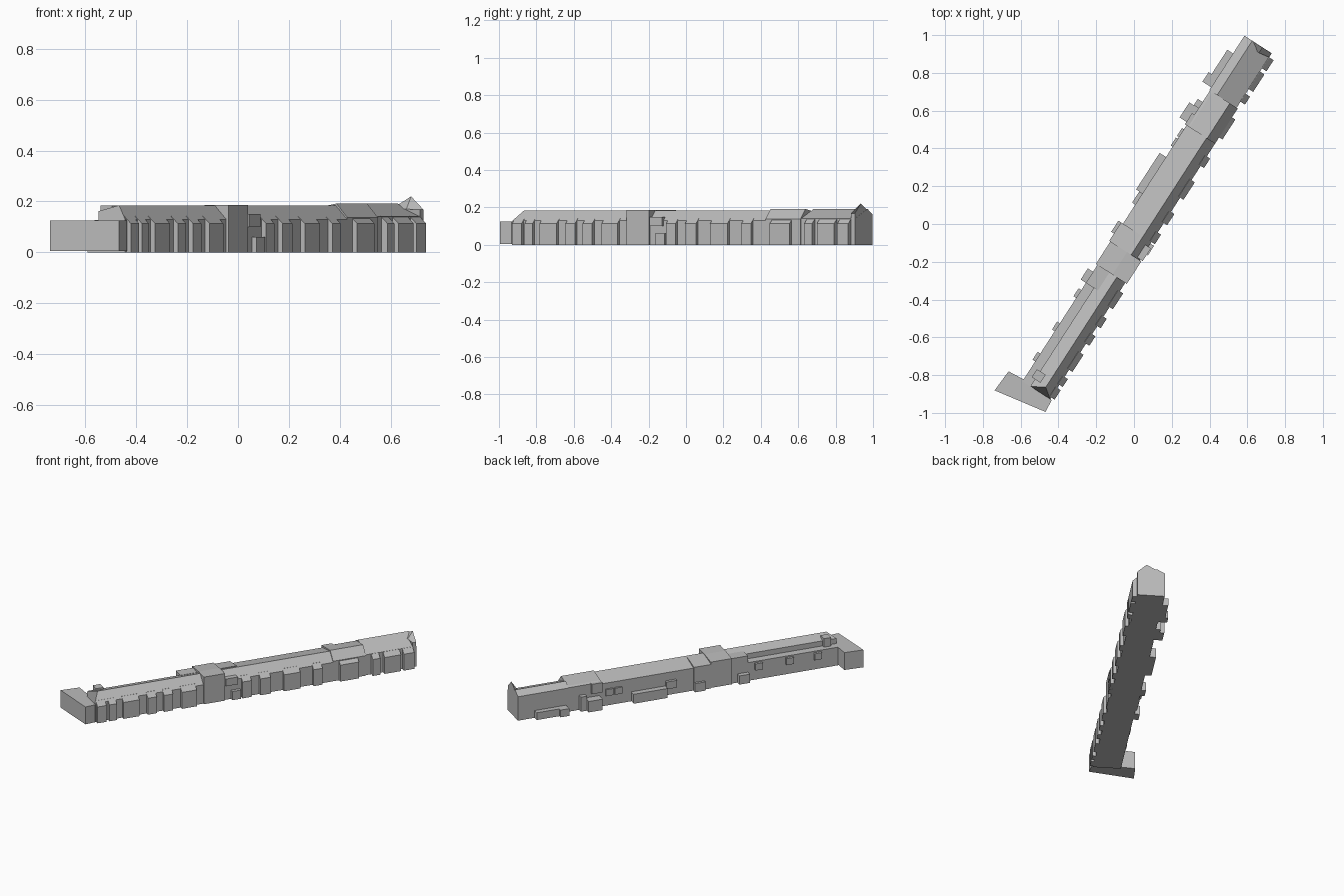
import bpy, bmesh, math
from mathutils import Matrix, Vector

cube = bpy.data.objects.get("Cube")
if cube:
    bpy.data.objects.remove(cube)

grey = bpy.data.materials.new("plain grey")
grey.use_nodes = True
grey.diffuse_color = (0.5, 0.5, 0.5, 1)
grey.node_tree.nodes["Principled BSDF"].inputs["Base Color"].default_value = (0.5, 0.5, 0.5, 1)

# Long axis of the building: u runs along it, v across it towards the back
U = Vector((0.542, 0.840, 0))
V = Vector((-0.840, 0.542, 0))


def to_world(u, v, z):
    return U * u + V * v + Vector((0, 0, z))


def loft(name, start, end):
    """Join two matching rings of points into a closed solid."""
    bm = bmesh.new()
    a = [bm.verts.new(p) for p in start]
    b = [bm.verts.new(p) for p in end]
    bm.faces.new(a)
    bm.faces.new(b)
    for i in range(len(a)):
        j = (i + 1) % len(a)
        bm.faces.new((a[i], a[j], b[j], b[i]))
    bmesh.ops.recalc_face_normals(bm, faces=bm.faces)
    mesh = bpy.data.meshes.new(name)
    bm.to_mesh(mesh)
    bm.free()
    mesh.materials.append(grey)
    obj = bpy.data.objects.new(name, mesh)
    bpy.context.collection.objects.link(obj)
    return obj


def wing(name, profile, u0, u1, hip=0):
    """Extrude a (v, z) profile along the axis; hip pulls the ridge inwards."""
    ridge = max(z for v, z in profile)
    start = [to_world(u0 + (hip if z == ridge else 0), v, z) for v, z in profile]
    return loft(name, start, [to_world(u1, v, z) for v, z in profile])


def box(name, u0, u1, v0, v1, z0, z1):
    return wing(name, [(v0, z0), (v1, z0), (v1, z1), (v0, z1)], u0, u1)


# Main wings with their roofs
wing("south_wing", [(-.13, 0), (-.13, .13), (-.076, .185), (-.005, .162),
                    (-.005, .127), (.045, .125), (.045, 0)], -1.02, -.28, hip=.04)
wing("middle_wing", [(-.13, 0), (-.13, .13), (-.076, .185), (.05, .155), (.05, 0)], -.15, .59)
wing("raised_wing", [(-.13, 0), (-.13, .138), (-.08, .192), (.03, .172), (.045, .165),
                     (.045, 0)], .59, .812)
wing("north_wing", [(-.123, 0), (-.123, .14), (0, .192), (.049, .165), (.049, 0)], .812, 1.155)

# Taller cross block and the roof step beside it
wing("cross_block", [(-.14, 0), (-.14, .187), (-.05, .187), (.055, .178), (.055, 0)], -.287, -.145)
wing("roof_step", [(-.06, .1), (-.06, .186), (.062, .165), (.062, 0)], -.145, -.03)

# Low flat block at the south end
plan = [(-.738, -.881), (-.664, -.78), (-.574, -.828), (-.5, -.8), (-.437, -.934), (-.468, -.995)]
loft("end_block", [(x, y, .005) for x, y in plan], [(x, y, .125) for x, y in plan])

# Pointed gable piece at the north end
gable = [(0, .185), (-.065, .22), (-.123, .168), (-.123, .1)]
loft("gable_tip", [to_world(1.154, v, z) for v, z in gable],
     [to_world(1.12 if z > .2 else 1.13, v, min(z, .17)) for v, z in gable])

# Shallow bays along the front wall, each with a sloping top
bays = [(-1.01, -.95), (-.93, -.88), (-.835, -.727), (-.67, -.61), (-.56, -.5), (-.44, -.34),
        (-.03, .03), (.09, .16), (.25, .36), (.45, .51), (.63, .756), (.85, .9),
        (.93, 1.04), (1.06, 1.13)]
for i, (u0, u1) in enumerate(bays):
    wing(f"front_bay_{i + 1}", [(-.151, 0), (-.151, .113), (-.12, .142), (-.1, .142), (-.1, 0)], u0, u1)
box("front_porch", -.1, -.04, -.152, -.1, 0, .06)
box("front_canopy", -.14, -.06, -.145, -.1, .1, .15)

# Low rooms standing against the back wall
rooms = [(-.4, -.33, .078, .06), (-.1, -.03, .079, .06), (.16, .39, .09, .065),
         (.605, .7, .103, .075), (.7, .74, .075, .1), (.83, .89, .104, .05), (.89, 1.043, .085, .05)]
for i, (u0, u1, v, height) in enumerate(rooms):
    box(f"back_room_{i + 1}", u0, u1, .02, v, 0, height)

# Small balconies half way up the back wall
for i, u in enumerate((-.87, -.68, -.47, .48, .54)):
    box(f"balcony_{i + 1}", u - .025, u + .025, .02, .062, .07, .115)
box("upper_back_room", .09, .16, .02, .07, .05, .1)

# Dormers on the back roof
box("south_dormer", -.975, -.925, -.04, .015, .12, .185)
box("cross_dormer", -.4, -.287, -.03, .045, .12, .172)
box("north_dormer", .59, .66, .02, .06, .1, .168)
